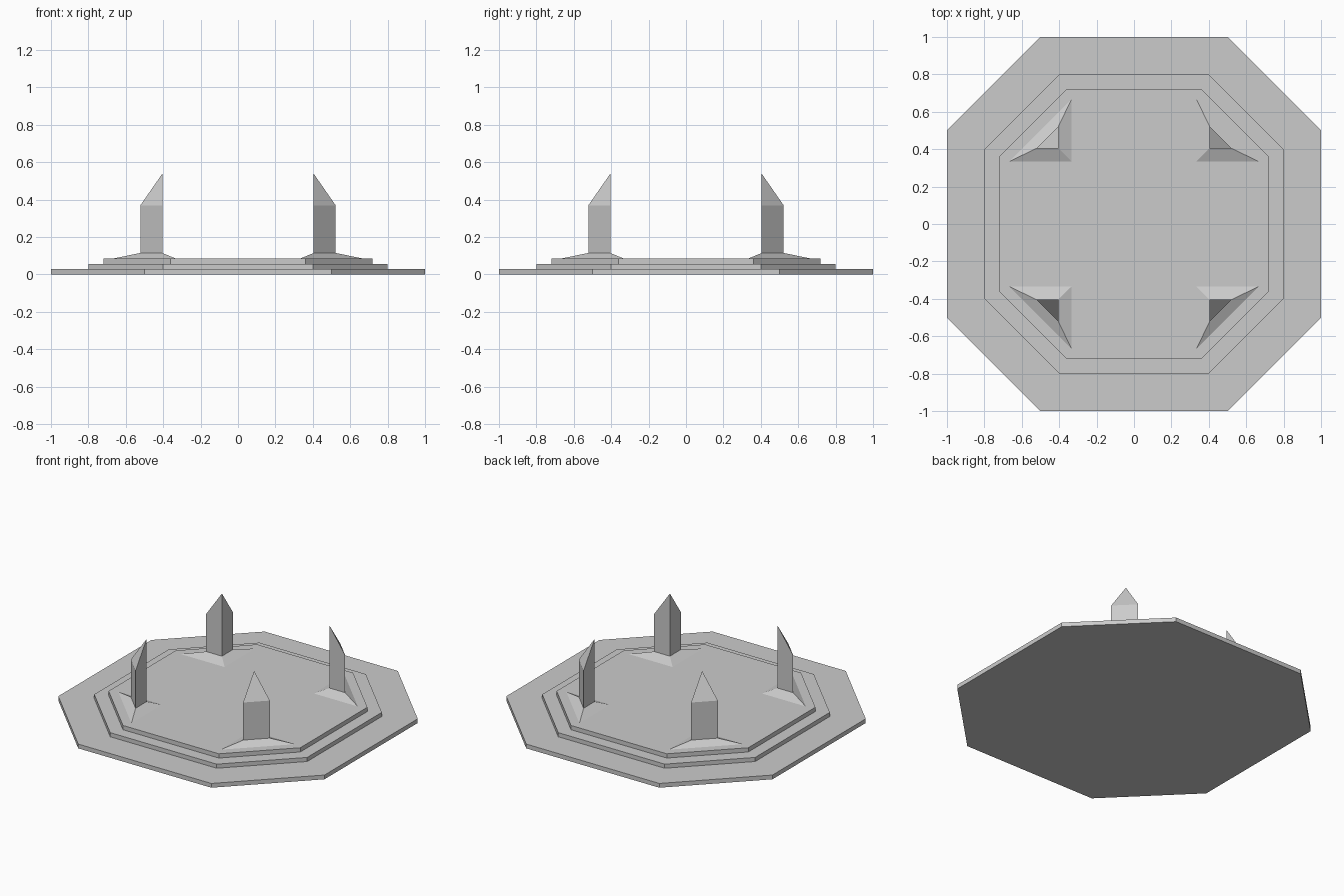
import bpy, bmesh

if "Cube" in bpy.data.objects:
    bpy.data.objects.remove(bpy.data.objects["Cube"])


def loft(name, rings):
    """Closed solid skinned through rings of matching points."""
    bm = bmesh.new()
    loops = [[bm.verts.new(p) for p in ring] for ring in rings]
    n = len(loops[0])
    for a, b in zip(loops, loops[1:]):
        for i in range(n):
            j = (i + 1) % n
            bm.faces.new((a[i], a[j], b[j], b[i]))
    bm.faces.new(loops[0][::-1])
    bm.faces.new(loops[-1])
    bmesh.ops.recalc_face_normals(bm, faces=bm.faces)
    mesh = bpy.data.meshes.new(name)
    bm.to_mesh(mesh)
    bm.free()
    obj = bpy.data.objects.new(name, mesh)
    bpy.context.collection.objects.link(obj)
    return obj


def octagon(r, z):
    h = r / 2
    return [(r, -h, z), (r, h, z), (h, r, z), (-h, r, z),
            (-r, h, z), (-r, -h, z), (-h, -r, z), (h, -r, z)]


def corner(inner, outer, z_inner, z_outer):
    """Right triangle with its square corner towards the centre."""
    return [(inner, inner, z_inner), (outer, inner, z_outer), (inner, outer, z_outer)]


# Stepped octagonal platform
for name, r, z0, z1 in (("lower_step", 1.0, 0.0, 0.029),
                        ("middle_step", 0.8, 0.029, 0.057),
                        ("upper_step", 0.72, 0.057, 0.086)):
    loft(name, [octagon(r, z0), octagon(r, z1)])

# Corner pillars: flared foot, triangular shaft, slanted top
pillar = loft("corner_pillars", [corner(0.335, 0.665, 0.086, 0.086),
                                 corner(0.404, 0.522, 0.115, 0.115),
                                 corner(0.404, 0.522, 0.54, 0.37)])
mirror = pillar.modifiers.new("four_corners", 'MIRROR')
mirror.use_axis = (True, True, False)
mirror.use_mirror_merge = False
